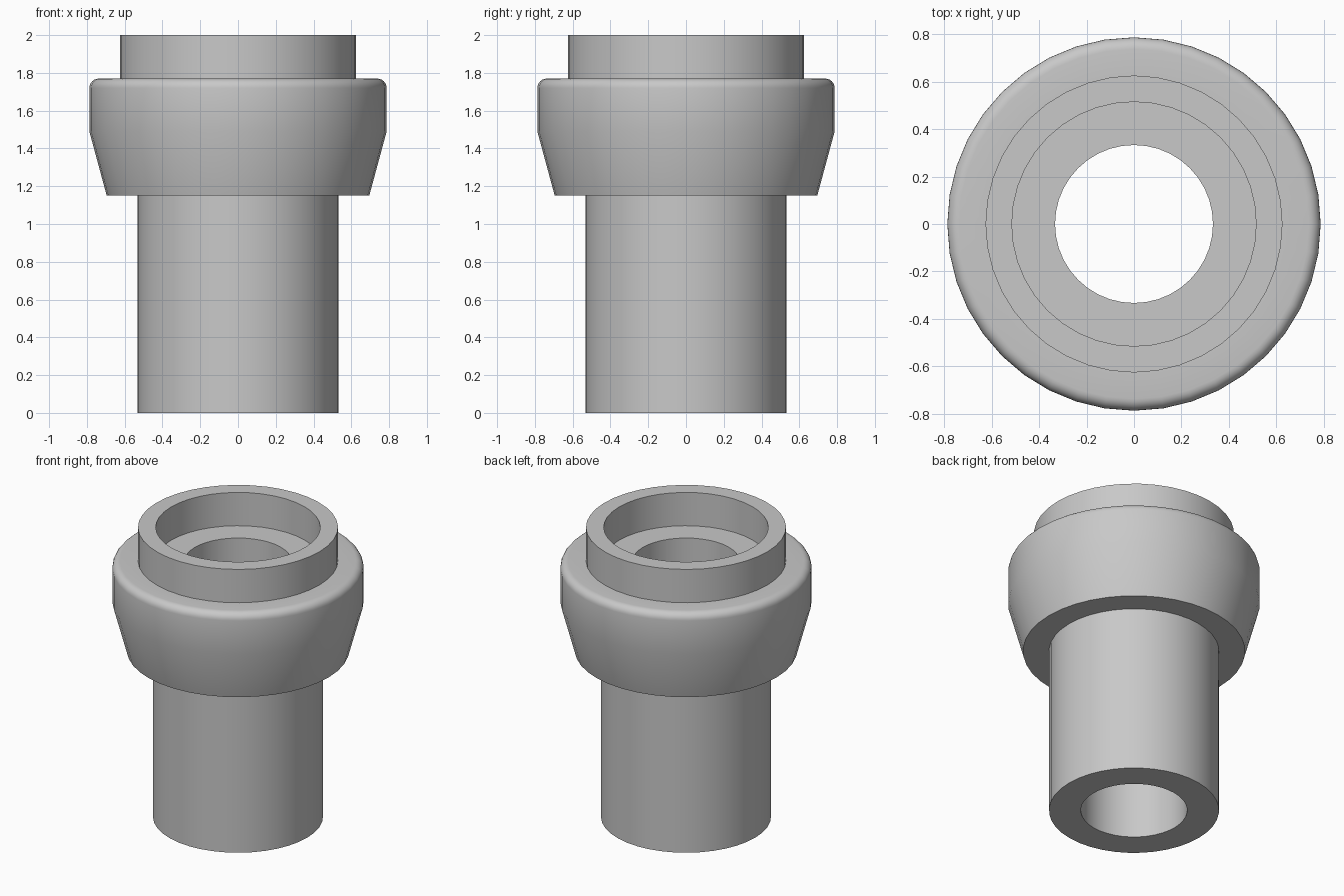
import bpy, bmesh
from math import pi, radians, sin, cos
from mathutils import Matrix

SEGMENTS = 40

cube = bpy.data.objects.get("Cube")
if cube:
    bpy.data.objects.remove(cube, do_unlink=True)

# Plain grey for the whole fitting
grey = bpy.data.materials.new("plain_grey")
grey.use_nodes = True
colour = (0.58, 0.58, 0.58, 1)
grey.diffuse_color = colour
grey.node_tree.nodes["Principled BSDF"].inputs["Base Color"].default_value = colour


def lathe(name, profile):
    """Revolve a closed (radius, height) profile around z."""
    bm = bmesh.new()
    verts = [bm.verts.new((r, 0, z)) for r, z in profile]
    edges = [bm.edges.new((a, b)) for a, b in zip(verts, verts[1:] + verts[:1])]
    bmesh.ops.spin(bm, geom=verts + edges, cent=(0, 0, 0), axis=(0, 0, 1),
                   angle=2 * pi, steps=SEGMENTS, use_merge=True)
    bmesh.ops.remove_doubles(bm, verts=bm.verts[:], dist=1e-5)
    bmesh.ops.recalc_face_normals(bm, faces=bm.faces[:])
    mesh = bpy.data.meshes.new(name)
    bm.to_mesh(mesh)
    bm.free()
    obj = bpy.data.objects.new(name, mesh)
    bpy.context.collection.objects.link(obj)
    mesh.materials.append(grey)
    bpy.ops.object.select_all(action="DESELECT")
    obj.select_set(True)
    bpy.context.view_layer.objects.active = obj
    bpy.ops.object.shade_smooth_by_angle(angle=radians(30))
    return obj


# Rounded upper shoulder of the collar
collar_r, shoulder_z, fillet = 0.787, 1.77, 0.05
shoulder = [(collar_r - fillet + fillet * cos(a), shoulder_z - fillet + fillet * sin(a))
            for a in (i * pi / 12 for i in range(7))]

# Tube, tapered collar, upper rim, counterbore and through hole in one section
bore_r, tube_r, rim_r, socket_r = 0.333, 0.532, 0.626, 0.515
lathe("pipe_fitting", [
    (bore_r, 0), (tube_r, 0), (tube_r, 1.15),
    (0.695, 1.15), (collar_r, 1.49), *shoulder,
    (rim_r, shoulder_z), (rim_r, 2),
    (socket_r, 2), (socket_r, shoulder_z), (bore_r, shoulder_z),
])
